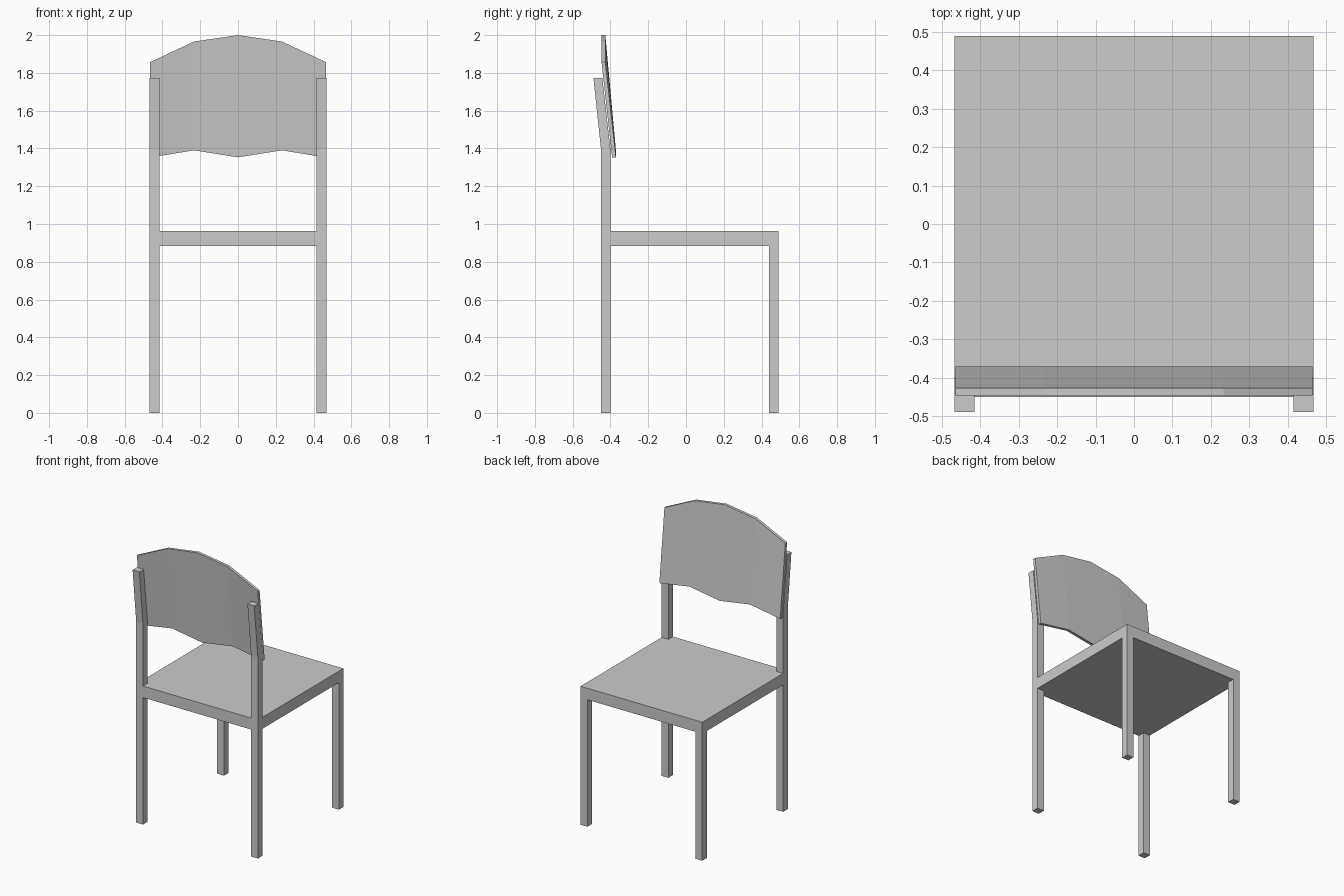
import bpy, bmesh

if "Cube" in bpy.data.objects:
    bpy.data.objects.remove(bpy.data.objects["Cube"])


def make_object(name, bm):
    bmesh.ops.recalc_face_normals(bm, faces=bm.faces)
    mesh = bpy.data.meshes.new(name)
    bm.to_mesh(mesh)
    bm.free()
    obj = bpy.data.objects.new(name, mesh)
    bpy.context.collection.objects.link(obj)
    return obj


def loft(name, rings):
    """Skin a chain of four-cornered rings into a closed solid."""
    bm = bmesh.new()
    loops = [[bm.verts.new(p) for p in ring] for ring in rings]
    for a, b in zip(loops, loops[1:]):
        for i in range(4):
            j = (i + 1) % 4
            bm.faces.new((a[i], a[j], b[j], b[i]))
    bm.faces.new(loops[0])
    bm.faces.new(loops[-1])
    return make_object(name, bm)


def bar(name, x0, x1, sections):
    """Upright bar from (y back, y front, z) sections."""
    return loft(name, [[(x0, y0, z), (x1, y0, z), (x1, y1, z), (x0, y1, z)]
                       for y0, y1, z in sections])


HALF, LEG = 0.468, 0.052
SEAT_BOTTOM, SEAT_TOP = 0.883, 0.963

# Seat slab
bar("seat", -HALF, HALF, [(-0.45, 0.49, SEAT_BOTTOM), (-0.45, 0.49, SEAT_TOP)])

# Legs, and back posts that lean backwards above the bend
for side, s in (("left", -1), ("right", 1)):
    x0, x1 = sorted((s * HALF, s * (HALF - LEG)))
    bar(f"front_leg_{side}", x0, x1, [(0.44, 0.49, 0), (0.44, 0.49, SEAT_BOTTOM)])
    bar(f"back_leg_{side}", x0, x1, [(-0.45, -0.40, 0), (-0.45, -0.40, SEAT_BOTTOM)])
    bar(f"back_post_{side}", x0, x1, [(-0.45, -0.40, SEAT_TOP), (-0.45, -0.40, 1.395),
                                      (-0.49, -0.443, 1.772)])

# Backrest panel: arched top, scalloped bottom, leaning backwards
columns = [(-0.465, 1.352, 1.857), (-0.233, 1.39, 1.966), (0, 1.353, 2.0),
           (0.233, 1.39, 1.966), (0.465, 1.352, 1.857)]
loft("backrest", [[(x, -0.391, lo), (x, -0.371, lo), (x, -0.427, hi), (x, -0.447, hi)]
                  for x, lo, hi in columns])
